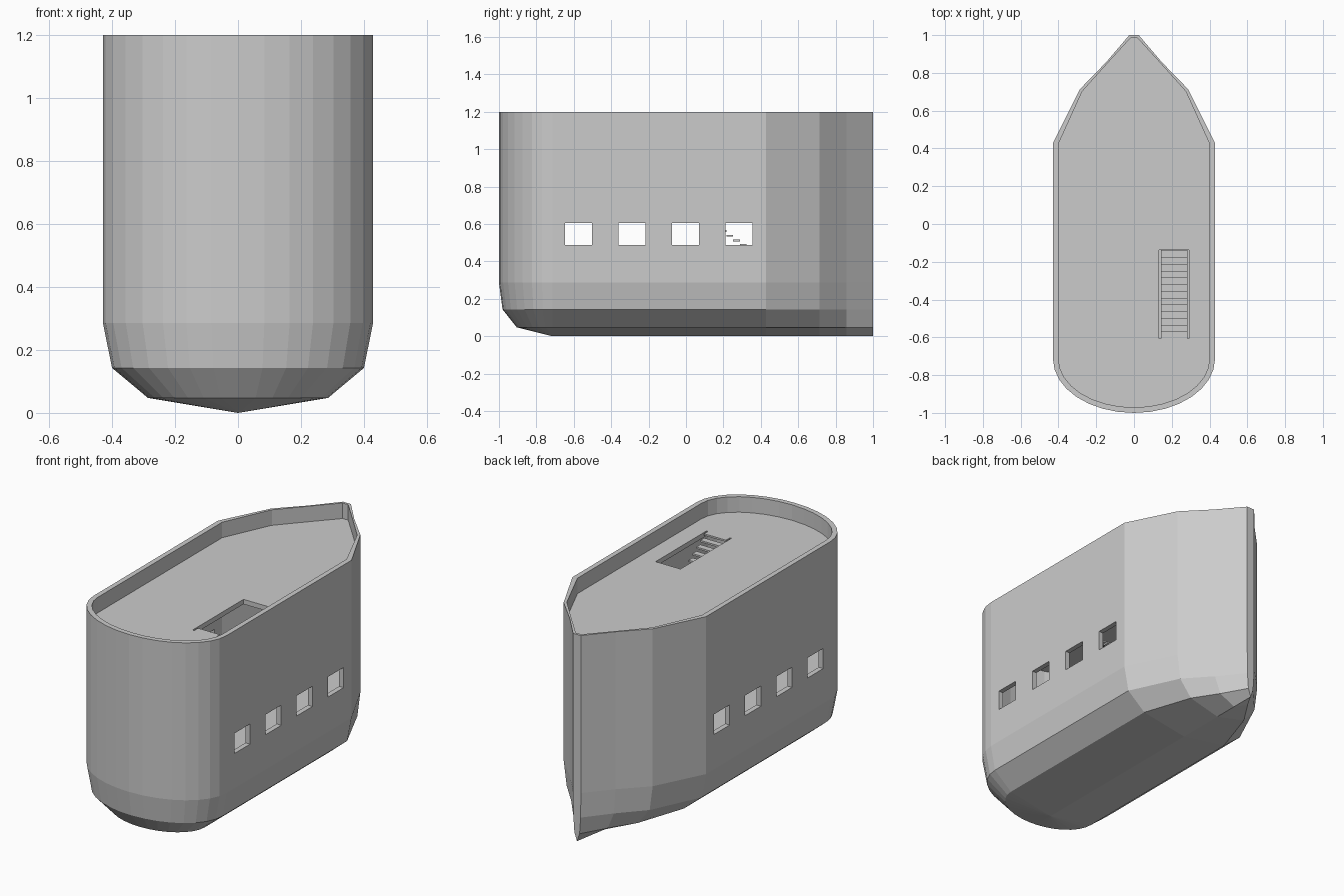
import bpy, bmesh, math

if "Cube" in bpy.data.objects:
    bpy.data.objects.remove(bpy.data.objects["Cube"], do_unlink=True)

mat = bpy.data.materials.new("hull_grey")
mat.use_nodes = True
GREY = (0.6, 0.6, 0.6, 1)
mat.diffuse_color = GREY
mat.node_tree.nodes["Principled BSDF"].inputs["Base Color"].default_value = GREY

RIM, DECK, FLOOR = 1.2, 1.11, 0.43
STERN_Y = -0.714
BOW = [(0.429, 0.429), (0.286, 0.714), (0.147, 0.857), (0.025, 1.0)]
BOW_IN = [(0.4, 0.424), (0.274, 0.702), (0.143, 0.848), (0.018, 0.985)]


def outline(bow, depth, scale=1.0, segments=16):
    """Closed plan: elliptical stern and faceted bow, narrowed by scale."""
    width = bow[0][0]
    pts = []
    for i in range(segments + 1):
        a = math.pi * (1 + i / segments)
        pts.append((width * scale * math.cos(a), STERN_Y + depth * scale * math.sin(a)))
    pts += [(x * scale, y) for x, y in bow]
    pts += [(-x * scale, y) for x, y in reversed(bow)]
    return pts


def finish(bm, name):
    bmesh.ops.remove_doubles(bm, verts=bm.verts, dist=0.0001)
    bmesh.ops.recalc_face_normals(bm, faces=bm.faces)
    mesh = bpy.data.meshes.new(name)
    bm.to_mesh(mesh)
    bm.free()
    mesh.materials.append(mat)
    ob = bpy.data.objects.new(name, mesh)
    bpy.context.collection.objects.link(ob)
    return ob


def loft(name, rings):
    """Skin a stack of (outline, height) rings and cap both ends."""
    bm = bmesh.new()
    loops = [[bm.verts.new((x, y, z)) for x, y in pts] for pts, z in rings]
    n = len(loops[0])
    for low, high in zip(loops, loops[1:]):
        for i in range(n):
            j = (i + 1) % n
            bm.faces.new((low[i], low[j], high[j], high[i]))
    bm.faces.new(loops[-1])
    if rings[0][0][0][0] != 0:
        bm.faces.new(loops[0][::-1])
    return finish(bm, name)


def box(name, xs, ys, zs):
    bm = bmesh.new()
    bmesh.ops.create_cube(bm, size=1)
    for v in bm.verts:
        for k, (lo, hi) in enumerate((xs, ys, zs)):
            v.co[k] = lo if v.co[k] < 0 else hi
    return finish(bm, name)


def cut(ob, cutter):
    mod = ob.modifiers.new("cut", 'BOOLEAN')
    mod.operation, mod.solver, mod.object = 'DIFFERENCE', 'EXACT', cutter
    bpy.context.view_layer.update()
    graph = bpy.context.evaluated_depsgraph_get()
    mesh = bpy.data.meshes.new_from_object(ob.evaluated_get(graph))
    ob.modifiers.clear()
    ob.data = mesh
    bpy.data.objects.remove(cutter, do_unlink=True)


# Hull: vertical sides above two chines and a straight keel
keel = [(0.0, max(STERN_Y, y)) for x, y in outline(BOW, 0.286)]
hull = loft("hull", [(keel, 0.0),
                     (outline(BOW, 0.286, 0.667), 0.0476),
                     (outline(BOW, 0.286, 0.933), 0.143),
                     (outline(BOW, 0.286), 0.286),
                     (outline(BOW, 0.286), RIM)])

# Hollow hold, open at the rim
inner = outline(BOW_IN, 0.257)
cut(hull, loft("hold_cutter", [(inner, FLOOR), (inner, RIM + 0.1)]))

# Square windows through both sides
for i in range(4):
    y = -0.574 + i * 0.286
    cut(hull, box("window_cutter", (-0.6, 0.6), (y - 0.072, y + 0.072), (0.488, 0.605)))

# Upper deck with a stair hatch
deck = loft("upper_deck", [(inner, DECK - 0.028), (inner, DECK)])
cut(deck, box("hatch_cutter", (0.132, 0.292), (-0.605, -0.138), (DECK - 0.1, DECK + 0.1)))

# Open stair treads from the deck down to the hold floor
RUN, RISE = 0.0357, 0.0247
for i in range(27):
    y, z = -0.605 + i * RUN, DECK - i * RISE
    box(f"stair_tread_{i + 1}", (0.142, 0.282), (y, y + RUN), (z - 0.01, z))
